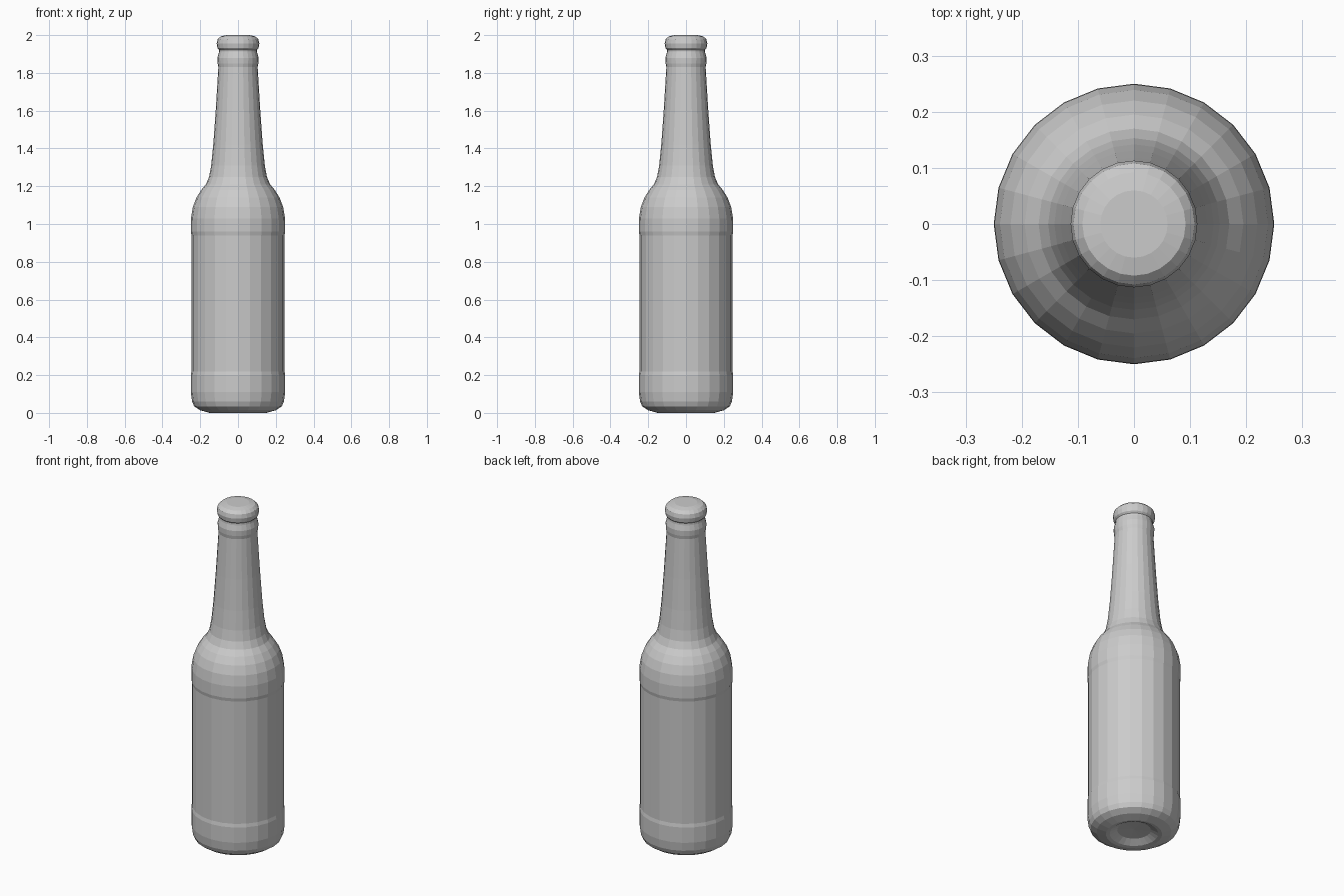
import bpy, bmesh, math

if "Cube" in bpy.data.objects:
    bpy.data.objects.remove(bpy.data.objects["Cube"])


def lathe(name, profile, sides):
    """Spin an (r, z) profile about z; r = 0 becomes a pole."""
    bm = bmesh.new()
    rings = []
    for r, z in profile:
        if r == 0:
            rings.append([bm.verts.new((0, 0, z))] * sides)
        else:
            rings.append([bm.verts.new((r * math.cos(math.tau * i / sides),
                                        r * math.sin(math.tau * i / sides), z))
                          for i in range(sides)])
    for a, b in zip(rings, rings[1:]):
        for i in range(sides):
            j = (i + 1) % sides
            quad = list(dict.fromkeys((a[i], a[j], b[j], b[i])))
            bm.faces.new(quad)
    bmesh.ops.recalc_face_normals(bm, faces=bm.faces[:])
    mesh = bpy.data.meshes.new(name)
    bm.to_mesh(mesh)
    bm.free()
    obj = bpy.data.objects.new(name, mesh)
    bpy.context.collection.objects.link(obj)
    return obj


# Glass bottle: dished base, recessed label band, shoulder, tapering neck, collar
bottle_profile = [
    (0, 0.03), (0.09, 0.025), (0.13, 0.003), (0.15, 0), (0.20, 0.014),
    (0.232, 0.035), (0.243, 0.06), (0.25, 0.11), (0.25, 0.20), (0.246, 0.22),
    (0.246, 0.94), (0.25, 0.96), (0.249, 1.03), (0.239, 1.09), (0.22, 1.14),
    (0.195, 1.18), (0.17, 1.21), (0.153, 1.25), (0.142, 1.31), (0.131, 1.42),
    (0.118, 1.60), (0.104, 1.83), (0.108, 1.85), (0.109, 1.88), (0.101, 1.91),
    (0.10, 1.922),
]
lathe("bottle", bottle_profile, 24)

# Rounded cap closing the mouth
cap_profile = [
    (0.10, 1.922), (0.109, 1.932), (0.113, 1.955), (0.108, 1.978),
    (0.092, 1.993), (0.06, 2.0), (0, 2.0),
]
lathe("cap", cap_profile, 24)
